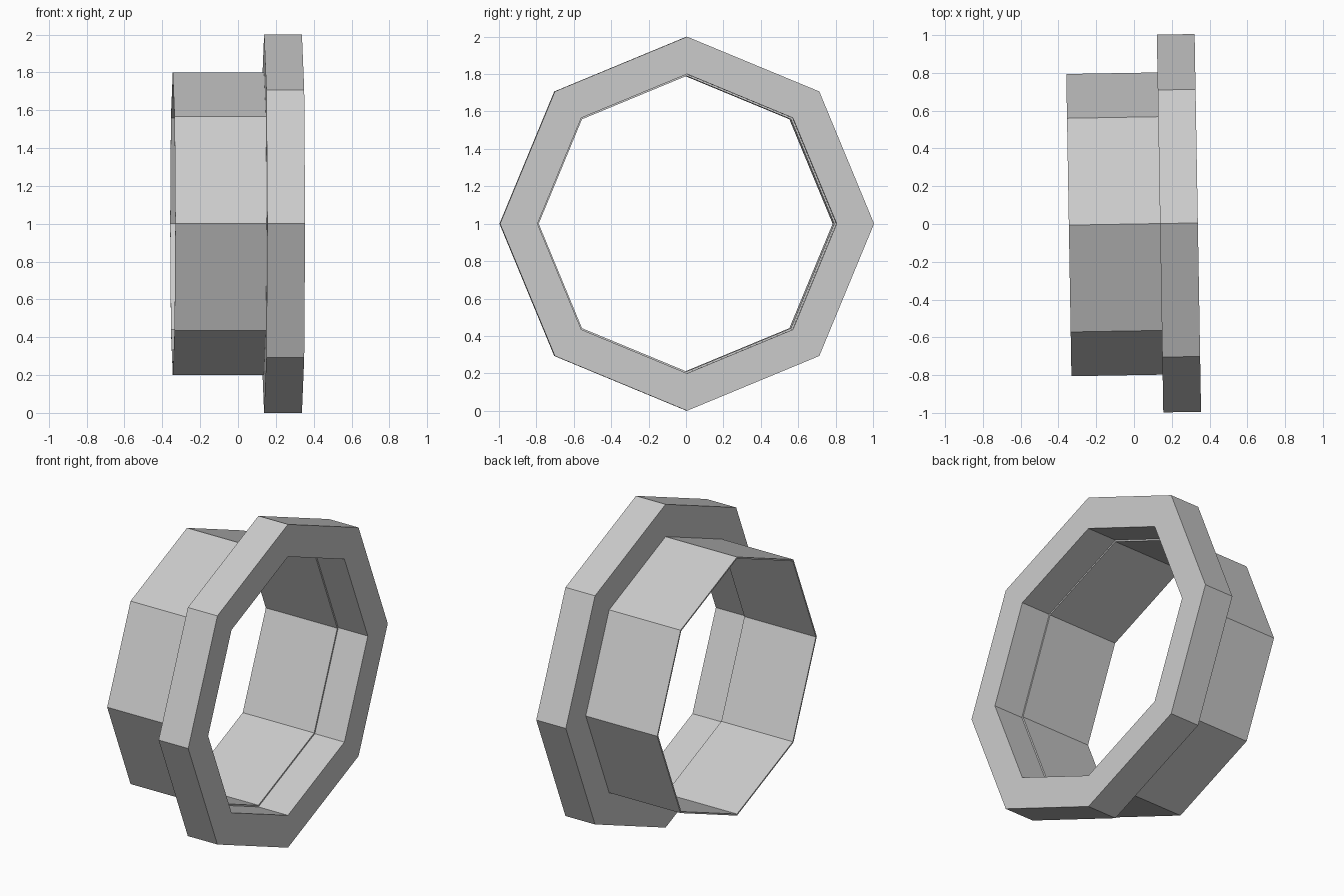
import bpy, bmesh, math

if "Cube" in bpy.data.objects:
    bpy.data.objects.remove(bpy.data.objects["Cube"])

SIDES = 8
TILT = math.radians(0.98)   # slight yaw of the whole part


def octagon_ring(name, x0, x1, r_in, r_out):
    """Closed ring along x: a rectangular section swept around eight corners."""
    bm = bmesh.new()
    section = [(x0, r_in), (x0, r_out), (x1, r_out), (x1, r_in)]
    rings = []
    for i in range(SIDES):
        a = 2 * math.pi * i / SIDES
        rings.append([bm.verts.new((x, r * math.cos(a), r * math.sin(a)))
                      for x, r in section])
    for i in range(SIDES):
        a, b = rings[i], rings[(i + 1) % SIDES]
        for j in range(4):
            k = (j + 1) % 4
            bm.faces.new((a[j], a[k], b[k], b[j]))
    bmesh.ops.recalc_face_normals(bm, faces=bm.faces)
    mesh = bpy.data.meshes.new(name)
    bm.to_mesh(mesh)
    bm.free()
    ob = bpy.data.objects.new(name, mesh)
    bpy.context.collection.objects.link(ob)
    ob.location.z = 1
    ob.rotation_euler.z = TILT
    return ob


# Wide flange at the right end
octagon_ring("flange", 0.138, 0.338, 0.80, 1.0)
# Thin-walled tube behind it
octagon_ring("tube", -0.345, 0.138, 0.79, 0.80)
